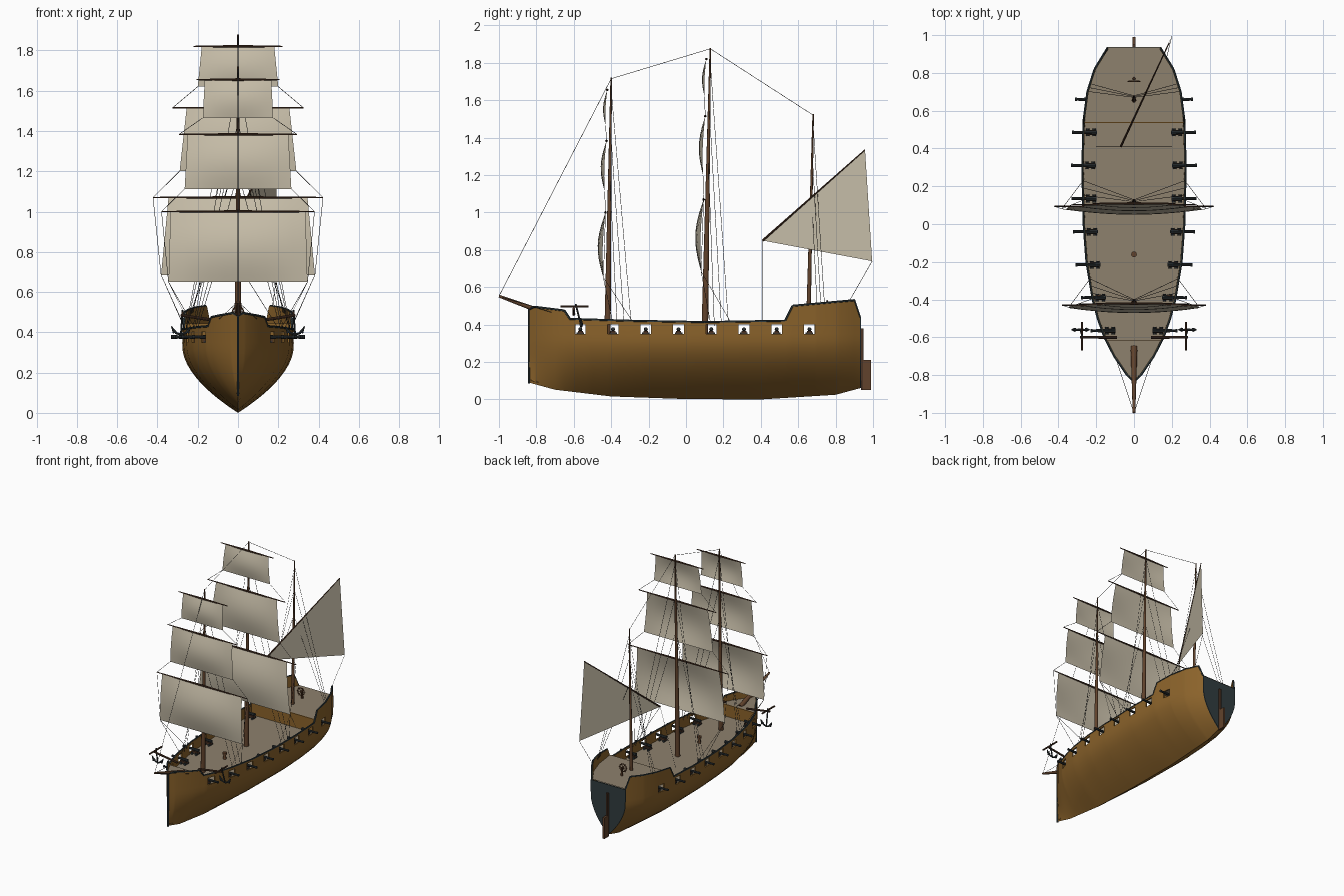
import bpy, bmesh, math
from mathutils import Vector

if "Cube" in bpy.data.objects:
    bpy.data.objects.remove(bpy.data.objects["Cube"])


def material(name, r, g, b):
    m = bpy.data.materials.new(name)
    m.use_nodes = True
    m.diffuse_color = (r, g, b, 1)
    m.node_tree.nodes["Principled BSDF"].inputs["Base Color"].default_value = (r, g, b, 1)
    return m


HULL = material("hull wood", 0.26, 0.125, 0.024)
DECK = material("deck planks", 0.27, 0.22, 0.155)
TRIM = material("dark trim", 0.03, 0.045, 0.05)
SAIL = material("canvas", 0.58, 0.52, 0.40)
MAST = material("mast wood", 0.12, 0.055, 0.025)
YARD = material("yard wood", 0.07, 0.033, 0.018)
ROPE = material("rope", 0.04, 0.04, 0.04)
IRON = material("iron", 0.025, 0.032, 0.035)


def finish(name, bm, *mats, smooth=False):
    me = bpy.data.meshes.new(name)
    bm.to_mesh(me)
    bm.free()
    for m in mats:
        me.materials.append(m)
    ob = bpy.data.objects.new(name, me)
    bpy.context.collection.objects.link(ob)
    if smooth:
        smooth_object(ob)
    return ob


def smooth_object(ob):
    bpy.ops.object.select_all(action='DESELECT')
    ob.select_set(True)
    bpy.context.view_layer.objects.active = ob
    for mod in list(ob.modifiers):
        bpy.ops.object.modifier_apply(modifier=mod.name)
    bpy.ops.object.shade_smooth_by_angle(angle=math.radians(35))


def rods(name, mat, segs, sides=8, smooth=True):
    """Tapered rods given as (start, end, start radius, end radius)."""
    bm = bmesh.new()
    for a, b, r1, r2 in segs:
        a, b = Vector(a), Vector(b)
        m = (b - a).to_track_quat('Z', 'Y').to_matrix().to_4x4()
        m.translation = (a + b) / 2
        bmesh.ops.create_cone(bm, cap_ends=True, segments=sides, radius1=r1,
                              radius2=r2, depth=(b - a).length, matrix=m)
    return finish(name, bm, mat, smooth=smooth)


def boxes(name, mat, items):
    """Boxes given as (centre, size)."""
    bm = bmesh.new()
    for c, s in items:
        for v in bmesh.ops.create_cube(bm, size=1)["verts"]:
            v.co = Vector([c[k] + v.co[k] * s[k] for k in range(3)])
    return finish(name, bm, mat)


def lerp(table, y):
    for (y0, v0), (y1, v1) in zip(table, table[1:]):
        if y <= y1:
            return v0 + (v1 - v0) * max(0, (y - y0) / (y1 - y0))
    return table[-1][1]


# Hull lines: half breadth, keel height and rail height along y
BEAM = [(-.84, 0), (-.8, .04), (-.7, .108), (-.6, .16), (-.5, .195), (-.4, .222), (-.2, .255),
        (0, .27), (.3, .277), (.55, .27), (.7, .25), (.82, .212), (.93, .145)]
KEEL = [(-.84, .09), (-.7, .052), (-.4, .016), (0, .002), (.4, 0), (.8, .025), (.93, .06)]
RAIL = [(-.84, .48), (-.81, .495), (-.65, .475), (-.62, .43), (-.3, .42), (.1, .413),
        (.53, .42), (.57, .50), (.9, .53), (.93, .44)]
PORTS = [-.565 + .175 * k for k in range(8)]
PORT_LOW, PORT_HIGH = .35, .402


def beam(y):
    return lerp(BEAM, y)


def section(y):
    """Half section from rail to keel."""
    b, k, top = beam(y), lerp(KEEL, y), lerp(RAIL, y)
    pts = [(b, top), (b, PORT_HIGH)]
    for i in range(12, -1, -1):
        z = k + (PORT_LOW - k) * (i / 12) ** 1.3
        t = min(1, (z - k) / (.33 - k))
        pts.append((b * (1 - (1 - t) ** 1.85), z))
    return pts


marks = [y for t in (BEAM, KEEL, RAIL) for y, _ in t]
marks += [p + s for p in PORTS for s in (-.029, .029)]
stations = sorted({round(y, 3) for y in marks})

# Hull shell with open gun ports
bm = bmesh.new()
grid = []
for y in stations:
    half = section(y)
    full = half + [(-x, z) for x, z in reversed(half[:-1])]
    grid.append([bm.verts.new((x, y, z)) for x, z in full])
cols = len(grid[0])
for i in range(len(stations) - 1):
    mid = (stations[i] + stations[i + 1]) / 2
    is_port = any(abs(mid - p) < .029 for p in PORTS)
    for j in range(cols - 1):
        if is_port and j in (1, cols - 3):
            continue
        bm.faces.new((grid[i][j], grid[i][j + 1], grid[i + 1][j + 1], grid[i + 1][j]))
bmesh.ops.remove_doubles(bm, verts=bm.verts, dist=1e-5)
hull = finish("hull", bm, HULL)
solid = hull.modifiers.new("planking", 'SOLIDIFY')
solid.thickness = .01
solid.offset = -1
smooth_object(hull)

# Rails along the bulwarks and the stem
rail = []
for s in (-1, 1):
    line = [(s * (beam(y) - .003), y, lerp(RAIL, y)) for y in stations]
    rail += [(a, b, .006, .006) for a, b in zip(line, line[1:])]
rail.append(((0, -.84, .085), (0, -.84, .485), .006, .006))
rods("rail_and_stem", TRIM, rail, 6)

# Transom, sternpost and rudder
bm = bmesh.new()
half = section(.93)
outline = half + [(-x, z) for x, z in reversed(half[:-1])]
face = bm.faces.new([bm.verts.new((x, .93, z)) for x, z in outline])
ext = bmesh.ops.extrude_face_region(bm, geom=[face])["geom"]
bmesh.ops.translate(bm, vec=(0, .006, 0), verts=[v for v in ext if isinstance(v, bmesh.types.BMVert)])
bmesh.ops.recalc_face_normals(bm, faces=bm.faces)
finish("transom", bm, TRIM)
boxes("sternpost", YARD, [((0, .943, .215), (.014, .014, .33))])
boxes("rudder", MAST, [((0, .968, .13), (.016, .044, .16))])


# Decks and bulkheads
def deck(name, y0, y1, z):
    bm = bmesh.new()
    ys = [y0] + [y for y in stations if y0 < y < y1] + [y1]
    rows = [[bm.verts.new((s * max(.002, beam(y) - .005), y, z)) for s in (-1, 1)] for y in ys]
    for a, b in zip(rows, rows[1:]):
        bm.faces.new((a[0], a[1], b[1], b[0]))
    finish(name, bm, DECK)


deck("main_deck", -.76, .88, .34)
deck("fore_deck", -.835, -.62, .432)
deck("poop_deck", .54, .934, .445)
boxes("bulkheads", HULL, [((0, -.62, .386), (2 * beam(-.62) - .012, .008, .09)),
                          ((0, .54, .392), (2 * beam(.54) - .012, .008, .104))])

# Cannons on wheeled carriages
barrels, carriages, wheels = [], [], []
for y in PORTS:
    for s in (-1, 1):
        b = beam(y)
        x = b - .045
        barrels.append(((s * (b - .075), y, .375), (s * (b + .055), y, .377), .011, .007))
        barrels.append(((s * (b + .047), y, .377), (s * (b + .057), y, .377), .009, .009))
        carriages.append(((s * x, y, .358), (.05, .026, .016)))
        for dx in (-.017, .017):
            wheels.append(((s * x + dx, y - .02, .349), (s * x + dx, y + .02, .349), .009, .009))
rods("cannon_barrels", IRON, barrels)
boxes("cannon_carriages", YARD, carriages)
rods("cannon_wheels", IRON, wheels)

# Masts as (foot y, top y, foot z, top z, radius)
FORE, MAIN, MIZZEN = (-.42, -.4, .34, 1.72, .017), (.1, .13, .34, 1.88, .018), (.655, .68, .44, 1.525, .012)


def mast_y(m, z):
    return m[0] + (m[1] - m[0]) * (z - m[2]) / (m[3] - m[2])


for name, m in (("fore_mast", FORE), ("main_mast", MAIN), ("mizzen_mast", MIZZEN)):
    rods(name, MAST, [((0, m[0], m[2]), (0, m[1], m[3]), m[4], .004)], 12)
rods("bowsprit", MAST, [((0, -.65, .425), (0, -1, .552), .018, .007)], 12)

# Square sails: mast, yard z, yard half, top half, foot z, foot half, belly
SQUARE = [("fore_course", FORE, 1.0, .38, .335, .65, .345, .036),
          ("fore_topsail", FORE, 1.383, .293, .25, 1.112, .265, .026),
          ("fore_topgallant", FORE, 1.655, .205, .165, 1.465, .175, .018),
          ("main_course", MAIN, 1.07, .422, .345, .685, .382, .038),
          ("main_topsail", MAIN, 1.515, .325, .255, 1.2, .29, .028),
          ("main_topgallant", MAIN, 1.82, .22, .18, 1.62, .2, .018)]
ropes = []


def rope(a, b):
    ropes.append((a, b, .0013, .0013))


def both_sides(a, b):
    for s in (-1, 1):
        rope((s * a[0], a[1], a[2]), (s * b[0], b[1], b[2]))


yards = []
N = 10
below = {}
for name, m, z1, yard, top, z0, foot, belly in SQUARE:
    y1, y0 = mast_y(m, z1) - .02, mast_y(m, z0) - .026
    bm = bmesh.new()
    rows = []
    for i in range(N + 1):
        v = i / N
        w = top + (foot - top) * v
        rows.append([bm.verts.new((w * u, y1 + (y0 - y1) * v - belly * math.sin(math.pi * v) * (1 - .75 * u * u),
                                   z1 + (z0 - z1) * v)) for u in [2 * k / N - 1 for k in range(N + 1)]])
    for a, b in zip(rows, rows[1:]):
        for k in range(N):
            bm.faces.new((a[k], b[k], b[k + 1], a[k + 1]))
    finish(name, bm, SAIL, smooth=True)
    for s in (-1, 1):
        yards.append(((0, y1, z1), (s * yard, y1, z1), .007, .003))
    # Sheets from each clew to the yard below or to the bulwark
    if m in below:
        both_sides((foot, y0, z0), below[m])
    else:
        for dy in (.05, .16):
            both_sides((foot, y0, z0), (beam(y0 + dy) - .015, y0 + dy, .41))
        both_sides((yard, y1, z1), (foot, y0, z0))
    below[m] = (yard, y1, z1)
rods("square_yards", YARD, yards)

# Slanted mizzen sail and its yard
tack, peak, clew = (-.07, .41, .85), (.185, .957, 1.335), (.2, .995, .74)
bm = bmesh.new()
bm.faces.new([bm.verts.new(p) for p in (tack, peak, clew)])
finish("mizzen_sail", bm, SAIL)
rods("mizzen_yard", YARD, [(tack, peak, .006, .003)])

# Standing rigging
tops = [(0, -1, .552)] + [(0, m[1], m[3] - .005) for m in (FORE, MAIN, MIZZEN)]
for a, b in zip(tops, tops[1:]):
    rope(a, b)
for m, spread in ((FORE, .038), (MAIN, .038), (MIZZEN, .02)):
    for k, frac in enumerate((.62, .8, .96)):
        z = m[2] + (m[3] - m[2]) * frac
        y = m[0] + .04 + spread * (k + .3)
        both_sides((0, mast_y(m, z), z), (beam(y) - .012, y, lerp(RAIL, y) - .02))
both_sides((0, -1, .552), (.1, -.7, .46))
rope(tack, (-.2, .41, .42))
rope(tack, (.2, .41, .42))
rope(clew, (.17, .87, .52))
rods("rigging", ROPE, ropes, 4, smooth=False)

# Anchors hung from short beams at the bow
iron, wood = [], []
for s in (-1, 1):
    wood.append(((s * .09, -.6, .455), (s * .285, -.6, .485), .008, .007))
    wood.append(((s * .275, -.67, .497), (s * .275, -.52, .497), .006, .006))
    iron.append(((s * .275, -.59, .51), (s * .283, -.56, .39), .005, .005))
    for d in (-1, 1):
        elbow, tip = (s * .283 + d * .03, -.56, .398), (s * .283 + d * .048, -.56, .43)
        iron.append(((s * .283, -.56, .388), elbow, .006, .005))
        iron.append((elbow, tip, .011, .002))
rods("anchor_beams_and_stocks", YARD, wood)
rods("anchors", IRON, iron)

# Steering wheel and capstan
hub = Vector((0, .755, .5))
rim = [hub + Vector((math.cos(a), 0, math.sin(a))) * .028 for a in [math.tau * k / 12 for k in range(12)]]
wheel = [(rim[k - 1], rim[k], .004, .004) for k in range(12)]
wheel += [(hub, hub + (p - hub) * 1.3, .003, .002) for p in rim[::2]]
wheel.append(((0, .77, .445), (0, .77, .505), .008, .006))
rods("steering_wheel", MAST, wheel, 6)
rods("capstan", MAST, [((0, -.16, .34), (0, -.16, .375), .012, .009),
                       ((0, -.16, .375), (0, -.16, .39), .015, .015)], 12)
